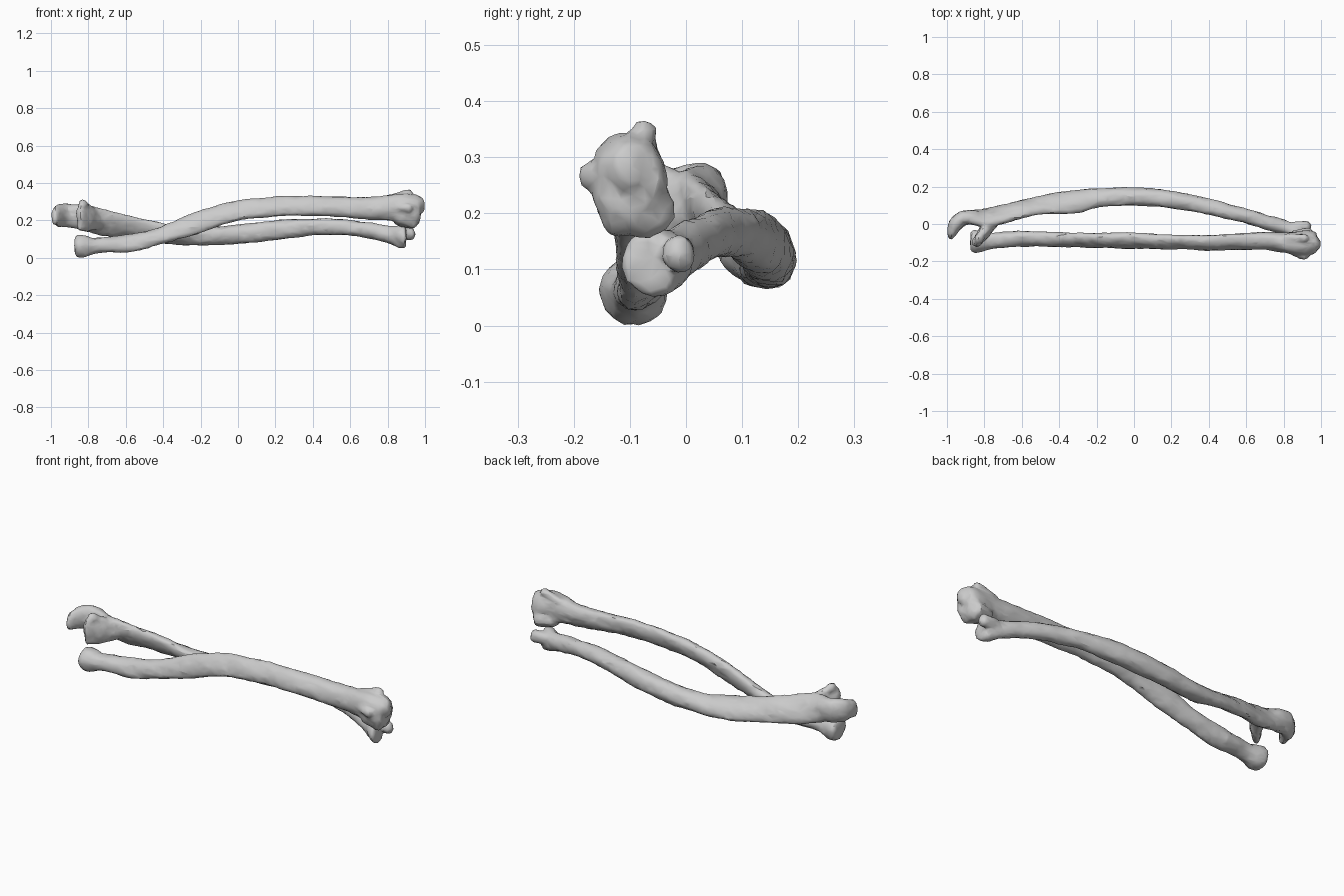
import bpy, bmesh, math
from mathutils import Vector, Matrix, noise

SIDES = 28


def catmull(a, b, c, d, t):
    return [0.5 * (2*q + (r-p)*t + (2*p-5*q+4*r-s)*t*t + (3*q-p-3*r+s)*t**3)
            for p, q, r, s in zip(a, b, c, d)]


def loft(bm, stations, lean, crest_angle, crest):
    """Shaft along x; a station is (x, ymin, ymax, zmin, zmax); lean(x) skews the section."""
    rows, n = [], len(stations)
    for i in range(n - 1):
        q = [stations[max(0, min(n - 1, i + k))] for k in (-1, 0, 1, 2)]
        rows += [catmull(*q, s / 5) for s in range(5)]
    rows.append(stations[-1])
    rings = []
    for x, y0, y1, z0, z1 in rows:
        ring = []
        fade = max(0, 1 - (x / 0.8) ** 4)
        for k in range(SIDES):
            a = 2 * math.pi * k / SIDES
            m = 1 + fade * crest * max(0, math.cos(a - crest_angle)) ** 8
            ring.append(bm.verts.new((
                x, (y0 + y1) / 2 + m * (y1 - y0) / 2 * math.cos(a),
                (z0 + z1) / 2 + m * (z1 - z0) / 2 * math.sin(a + lean(x)))))
        rings.append(ring)
    for a, b in zip(rings, rings[1:]):
        for k in range(SIDES):
            j = (k + 1) % SIDES
            bm.faces.new((a[k], a[j], b[j], b[k]))
    bm.faces.new(rings[0][::-1])
    bm.faces.new(rings[-1])


def blob(bm, c, r):
    bmesh.ops.create_icosphere(bm, subdivisions=3, radius=1,
                               matrix=Matrix.Translation(c) @ Matrix.Diagonal((*r, 1)))


def chain(bm, pts, steps=6):
    """Overlapping ellipsoids along a path of (x, y, z, rx, ry, rz)."""
    for a, b in zip(pts, pts[1:]):
        for s in range(steps + 1):
            p = [u + (v - u) * s / steps for u, v in zip(a, b)]
            blob(bm, p[:3], p[3:])


def finish(bm, name):
    bmesh.ops.recalc_face_normals(bm, faces=bm.faces)
    me = bpy.data.meshes.new(name)
    bm.to_mesh(me)
    bm.free()
    ob = bpy.data.objects.new(name, me)
    bpy.context.collection.objects.link(ob)
    # Fuse the pieces, soften the joins, then coarsen like a scan
    rem = ob.modifiers.new("fuse", 'REMESH')
    rem.mode = 'VOXEL'
    rem.voxel_size = 0.008
    sm = ob.modifiers.new("soften", 'SMOOTH')
    sm.factor, sm.iterations = 0.5, 3
    dg = bpy.context.evaluated_depsgraph_get()
    new = bpy.data.meshes.new_from_object(ob.evaluated_get(dg))
    ob.modifiers.clear()
    ob.data = new
    # Slightly rough bone surface
    for v in new.vertices:
        v.co += v.normal * (0.001 + 0.005 * noise.noise(v.co * Vector((9, 22, 22)))
                            + 0.003 * noise.noise(v.co * Vector((30, 70, 70))))
    ob.modifiers.new("facets", 'DECIMATE').ratio = 0.12
    bpy.context.view_layer.objects.active = ob
    ob.select_set(True)
    bpy.ops.object.shade_smooth_by_angle(angle=math.radians(18))
    ob.select_set(False)
    return ob


# Straighter bone, with round head at the left and wide end at the right
bm = bmesh.new()
loft(bm, [
    (-0.872, -.135, -.045, .020, .110), (-0.855, -.152, -.032, .000, .124),
    (-0.815, -.148, -.038, .004, .118), (-0.77, -.132, -.045, .025, .105),
    (-0.70, -.125, -.045, .030, .115), (-0.60, -.120, -.040, .028, .120),
    (-0.50, -.120, -.042, .050, .140), (-0.40, -.122, -.045, .075, .170),
    (-0.20, -.128, -.050, .135, .250), (0.0, -.132, -.048, .200, .303),
    (0.20, -.135, -.058, .220, .325), (0.40, -.140, -.060, .225, .330),
    (0.60, -.137, -.047, .215, .325), (0.70, -.138, -.045, .207, .325),
    (0.80, -.152, -.046, .200, .335), (0.88, -.168, -.040, .180, .345),
    (0.94, -.168, -.035, .165, .340), (0.975, -.155, -.050, .200, .325)],
    lambda x: 0.4 * max(0, 1 - (x / 0.8) ** 4), math.radians(45), 0.06)
chain(bm, [(-.70, -.062, .07, .03, .02, .025), (-.62, -.06, .07, .04, .022, .03)])
chain(bm, [(.86, -.085, .21, .03, .05, .04), (.93, -.075, .205, .03, .054, .048)])
chain(bm, [(.87, -.12, .22, .03, .04, .04), (.935, -.12, .205, .025, .035, .045)])
chain(bm, [(.82, -.075, .32, .03, .02, .02), (.905, -.075, .343, .03, .022, .022)])
chain(bm, [(.84, -.14, .27, .03, .02, .03), (.91, -.168, .265, .03, .024, .025)])
chain(bm, [(.93, -.11, .27, .04, .05, .06), (.972, -.105, .28, .026, .035, .045)])
finish(bm, "radius_bone")

# Bowed bone
bm = bmesh.new()
loft(bm, [
    (-0.90, .000, .068, .175, .280), (-0.85, -.005, .075, .155, .285),
    (-0.78, -.015, .085, .130, .275), (-0.70, .000, .103, .115, .255),
    (-0.60, .033, .130, .108, .225), (-0.50, .050, .152, .092, .203),
    (-0.40, .058, .170, .080, .182), (-0.30, .058, .182, .070, .165),
    (-0.20, .088, .190, .065, .158),
    (0.0, .100, .194, .075, .175), (0.20, .085, .178, .095, .200),
    (0.40, .050, .135, .120, .210), (0.60, .003, .080, .120, .200),
    (0.70, -.025, .053, .103, .188), (0.80, -.058, .023, .080, .170),
    (0.85, -.090, .006, .058, .172), (0.885, -.113, -.008, .051, .172),
    (0.897, -.105, -.020, .062, .160)],
    lambda x: -0.7 * max(0, min(1, (-0.1 - x) / 0.35, (x + 0.95) / 0.15)),
    math.radians(140), 0.08)
# Hooked end and the lip below its notch
chain(bm, [(-.86, .038, .22, .035, .036, .062), (-.915, .033, .227, .035, .038, .062),
           (-.955, .00, .225, .037, .038, .060), (-.975, -.05, .222, .022, .026, .046),
           (-.978, -.066, .215, .014, .017, .033)])
chain(bm, [(-.75, .025, .20, .04, .035, .05), (-.80, -.045, .21, .03, .033, .068),
           (-.84, -.095, .217, .022, .026, .074)])
chain(bm, [(-.80, -.04, .26, .025, .025, .025), (-.83, -.078, .288, .022, .026, .025)])
# Small point at the far end
chain(bm, [(.86, -.012, .13, .03, .026, .03), (.922, -.015, .127, .024, .029, .032)])
finish(bm, "ulna_bone")
